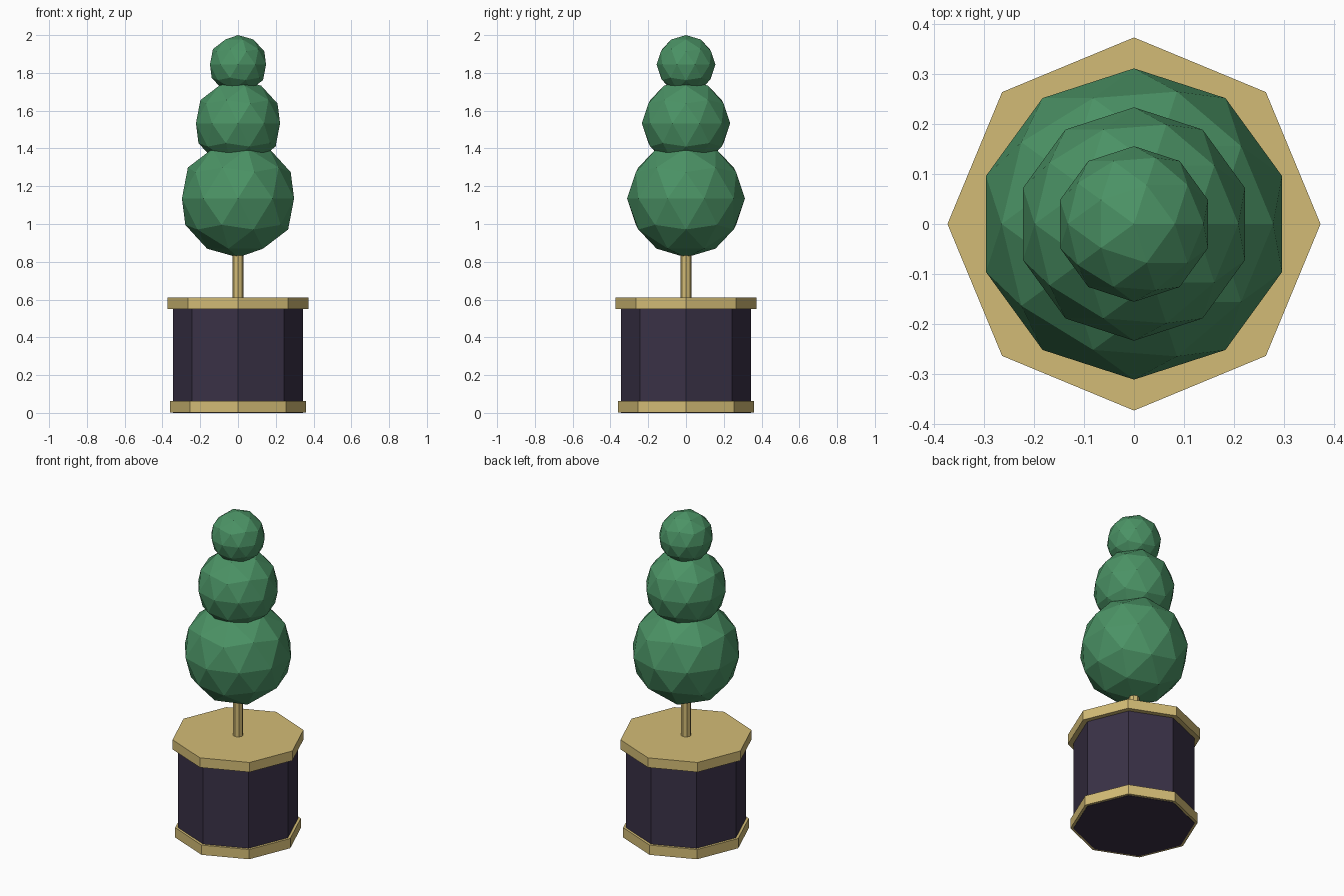
import bpy

cube = bpy.data.objects.get("Cube")
if cube:
    bpy.data.objects.remove(cube, do_unlink=True)


def material(name, color):
    mat = bpy.data.materials.new(name)
    mat.use_nodes = True
    mat.diffuse_color = (*color, 1)
    mat.node_tree.nodes["Principled BSDF"].inputs["Base Color"].default_value = (*color, 1)
    return mat


gold = material("pale gold", (0.65, 0.50, 0.18))
plum = material("dark plum", (0.042, 0.031, 0.062))
green = material("leaf green", (0.07, 0.29, 0.13))


def finish(name, mat):
    obj = bpy.context.object
    obj.name = name
    obj.data.materials.append(mat)


def prism(name, radius, bottom, top, mat, sides=8):
    bpy.ops.mesh.primitive_cylinder_add(
        vertices=sides, radius=radius, depth=top - bottom,
        location=(0, 0, (bottom + top) / 2))
    finish(name, mat)


def ball(name, radius, height):
    bpy.ops.mesh.primitive_ico_sphere_add(
        subdivisions=2, radius=radius, location=(0, 0, height))
    finish(name, green)


# Octagonal planter; its body shows through underneath the base trim
prism("planter_body", 0.343, 0, 0.58, plum)
prism("base_trim", 0.359, 0.002, 0.0625, gold)
prism("planter_lid", 0.374, 0.55, 0.61, gold)

# Trunk
prism("trunk", 0.03, 0.6, 0.95, gold)

# Three faceted foliage balls, shrinking upwards
ball("lower_foliage", 0.312, 1.135)
ball("middle_foliage", 0.234, 1.533)
ball("top_foliage", 0.156, 1.844)
